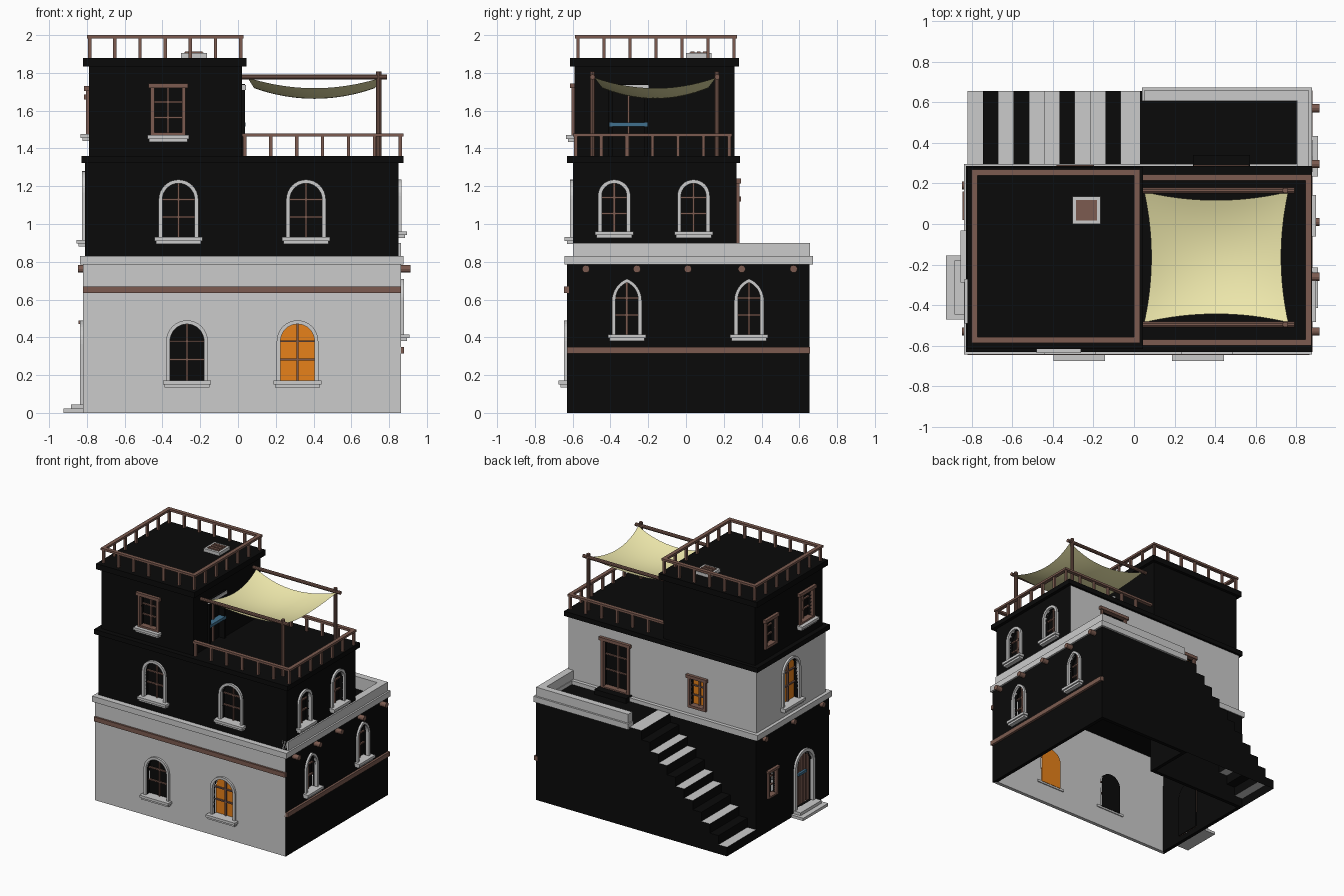
import bpy, bmesh
from math import sin, cos, pi, sqrt, atan2
from mathutils import Matrix, Vector

if "Cube" in bpy.data.objects:
    bpy.data.objects.remove(bpy.data.objects["Cube"])


def material(name, rgb):
    m = bpy.data.materials.new(name)
    m.diffuse_color = (*rgb, 1)
    m.use_nodes = True
    m.node_tree.nodes["Principled BSDF"].inputs["Base Color"].default_value = m.diffuse_color
    return m


BLACK = material("dark_plaster", (0.003, 0.003, 0.003))
WOOD = material("wood", (0.2, 0.105, 0.08))
GLOW = material("lit_glass", (0.8, 0.22, 0.01))
BLUE = material("blue_paint", (0.05, 0.16, 0.27))
CLOTH = material("cloth", (0.87, 0.82, 0.42))
GREY = material("grey_plaster", (0.8, 0.8, 0.8))


def frame(side, wall=0.0, c=0.0, z=0.0):
    """Wall axes: local x along the wall, y up, z outward."""
    u, d = {"front": ((1, 0), (0, -1)), "right": ((0, 1), (1, 0)),
            "back": ((-1, 0), (0, 1)), "left": ((0, -1), (-1, 0))}[side]
    o = (c, wall) if side in ("front", "back") else (wall, c)
    return Matrix(((u[0], 0, d[0], o[0]), (u[1], 0, d[1], o[1]), (0, 1, 0, z), (0, 0, 0, 1)))


def prism(name, pts, a, b, mat=None, M=Matrix(), open_bottom=False):
    n = len(pts)
    vs = [M @ Vector((x, y, h)) for h in (a, b) for x, y in pts]
    fs = [list(range(n)), list(range(n, 2 * n))]
    fs += [[i, (i + 1) % n, n + (i + 1) % n, n + i] for i in range(n)]
    me = bpy.data.meshes.new(name)
    me.from_pydata(vs, [], fs)
    bm = bmesh.new()
    bm.from_mesh(me)
    bmesh.ops.recalc_face_normals(bm, faces=bm.faces)
    if open_bottom:
        low = [f for f in bm.faces if all(abs(v.co.z) < 1e-5 for v in f.verts)]
        bmesh.ops.delete(bm, geom=low, context='FACES')
    bm.to_mesh(me)
    bm.free()
    if mat:
        me.materials.append(mat)
    ob = bpy.data.objects.new(name, me)
    bpy.context.collection.objects.link(ob)
    return ob


def rect(x0, x1, y0, y1):
    return [(x0, y0), (x1, y0), (x1, y1), (x0, y1)]


def box(name, x0, x1, y0, y1, z0, z1, mat=None, M=Matrix()):
    return prism(name, rect(x0, x1, y0, y1), z0, z1, mat, M)


def apply(ob, kind, **kw):
    m = ob.modifiers.new(kind.lower(), kind)
    for k, v in kw.items():
        setattr(m, k, v)
    bpy.context.view_layer.objects.active = ob
    bpy.ops.object.modifier_apply(modifier=m.name)


def two_tone(ob, grey_dirs):
    """Dark plaster, with the faces looking along grey_dirs left grey."""
    ob.data.materials.append(BLACK)
    ob.data.materials.append(GREY)
    for f in ob.data.polygons:
        f.material_index = int(any(f.normal.dot(Vector(d)) > 0.9 for d in grey_dirs))


def outline(hw, h, style):
    if style == "rect":
        return [(hw, 0), (hw, h), (-hw, h), (-hw, 0)]
    k = 0.0 if style == "round" else 0.6
    R = hw * (1 + k)
    rise = sqrt(R * R - (k * hw) ** 2)
    end = atan2(rise, k * hw)
    half = [(-k * hw + R * cos(end * i / 8), h - rise + R * sin(end * i / 8)) for i in range(9)]
    half = [(hw, 0)] + half
    return half + [(-x, y) for x, y in half[-2::-1]]


def opening(name, body, side, wall, c, z0, z1, hw, style="round", pane=BLACK,
            trim=None, t=0.02, sill=0.0, bars=(0.36, 0.66), door=False):
    M = frame(side, wall, c, z0)
    h = z1 - z0
    outer, inner = outline(hw, h, style), outline(hw - t, h - t, style)
    # recess in the wall
    cut = prism(name + "_cutter", inner, -0.05, 0.02, None, M)
    cut.hide_render = True
    apply(body, 'BOOLEAN', operation='DIFFERENCE', object=cut, solver='EXACT')
    bpy.data.objects.remove(cut)
    # surround, leaf and glazing bars
    prism(name + "_surround", outer + inner[::-1], -0.01, 0.016, trim, M)
    prism(name + "_pane", inner, -0.038, -0.032, pane, M)
    w = hw - t
    if door:
        for i in range(5):
            x = w * (i - 2) * 0.42
            top = (h - t) * (0.97 if style == "rect" else 0.97 - 0.035 * abs(i - 2) ** 1.5)
            box(f"{name}_plank_{i}", x - w * .15, x + w * .15, 0, top, -0.033, -0.022, WOOD, M)
    else:
        box(name + "_mullion", -0.006, 0.006, 0, h - t, -0.033, -0.02, WOOD, M)
        for i, f in enumerate(bars):
            box(f"{name}_bar_{i}", -w, w, h * f - 0.005, h * f + 0.005, -0.033, -0.02, WOOD, M)
    if trim is WOOD:
        box(name + "_lintel", -hw - .012, hw + .012, h - t, h + .005, -0.01, 0.024, WOOD, M)
        if not door:
            box(name + "_bottom_rail", -hw, hw, 0, t, -0.034, 0.016, WOOD, M)
    if sill:
        box(name + "_sill", -sill, sill, -0.014, 0.006, -0.035, 0.045, None, M)
        box(name + "_sill_base", -sill + .008, sill - .008, -0.03, -0.014, -0.01, 0.034, None, M)


# main volumes
ground = prism("ground_floor", [(-.82, -.63), (.862, -.63), (.862, .655), (.03, .655), (.03, .29), (-.82, .29)],
               0, .80, open_bottom=True)
two_tone(ground, [(0, -1, 0)])
apply(ground, 'SOLIDIFY', thickness=0.04, offset=-1)
middle = box("middle_floor", -.81, .85, -.597, .267, .80, 1.34)
two_tone(middle, [(0, 1, 0), (-1, 0, 0)])
upper = box("upper_floor", -.79, .02, -.59, .257, 1.34, 1.86)
two_tone(upper, [])

# cornices
box("ground_cornice", -.837, .876, -.642, .295, .785, .83)
box("middle_cornice", -.828, .876, -.63, .285, 1.322, 1.36, BLACK)
box("roof_cornice", -.82, .045, -.615, .28, 1.835, 1.88, BLACK)

# back terrace parapet and its cornice
prism("terrace_parapet", [(.805, -.597), (.862, -.597), (.862, .657), (.05, .657), (.05, .605), (.805, .605)], .79, .90)
prism("terrace_cornice", [(.80, .27), (.876, .27), (.876, .672), (.04, .672), (.04, .605), (.80, .605)], .785, .83)

# outside stairs
N, run, rise = 11, .83 / 11, .80 / 11
steps = [(.04, 0), (-.82, 0)]
for i in range(N):
    steps += [(-.82 + i * run, (i + 1) * rise), (-.82 + (i + 1) * run, (i + 1) * rise)]
steps.append((.04, .80))
stairs = prism("stairs", steps, -.655, -.285, None, frame("front"), open_bottom=True)
two_tone(stairs, [(0, 0, 1)])
for f in stairs.data.polygons:
    if f.normal.z > .9 and int((f.center.x + .82) / run) in (1, 3, 6, 9):
        f.material_index = 0

# wooden wall bands
box("front_band", -.82, .864, -.645, -.62, .635, .67, WOOD)
box("right_band", .85, .88, -.63, .657, .315, .35, WOOD)

# beam ends
for side, wall, spots in (("right", .862, (-.53, -.26, .01, .295, .57)), ("left", -.82, (-.53, -.17, .19))):
    for i, y in enumerate(spots):
        circle = [(.02 * cos(pi * k / 6), .02 * sin(pi * k / 6)) for k in range(12)]
        prism(f"{side}_beam_{i}", circle, -.02, .052 if side == "right" else .028, WOOD, frame(side, wall, y, .762))

# front windows
opening("front_low_window_a", ground, "front", -.63, -.27, .165, .49, .11, sill=.127)
opening("front_low_window_b", ground, "front", -.63, .315, .165, .49, .11, pane=GLOW, sill=.127)
for n, x in (("a", -.315), ("b", .36)):
    opening("front_mid_window_" + n, middle, "front", -.597, x, .925, 1.235, .105, sill=.127)
opening("front_top_window", upper, "front", -.59, -.37, 1.465, 1.74, .093, "rect", trim=WOOD, sill=.11)

# right windows
for n, y in (("a", -.313), ("b", .334)):
    opening("right_low_window_" + n, ground, "right", .862, y, .41, .71, .079, "pointed", sill=.1)
for n, y in (("a", -.38), ("b", .04)):
    opening("right_mid_window_" + n, middle, "right", .85, y, .955, 1.235, .086, sill=.102)

# left door with steps, and left windows
opening("left_door", ground, "left", -.82, -.31, .045, .49, .125, t=.025, door=True)
box("left_door_handle", -.05, .05, .24, .26, -.03, -.005, BLUE, frame("left", -.82, -.31, .045))
box("left_step_low", -.925, -.81, -.47, -.155, 0, .022)
box("left_step_high", -.885, -.81, -.445, -.18, .022, .045)
opening("left_low_window", ground, "left", -.82, .09, .265, .485, .058, "rect", trim=WOOD, t=.014)
opening("left_mid_window", middle, "left", -.81, -.16, .91, 1.28, .112, pane=GLOW, sill=.128)
opening("left_top_window_a", upper, "left", -.79, .07, 1.445, 1.68, .075, "rect", trim=WOOD)
opening("left_top_window_b", upper, "left", -.79, -.38, 1.47, 1.725, .093, "rect", trim=WOOD, sill=.11)

# back door and window
opening("back_door", middle, "back", .267, .43, .83, 1.235, .125, "rect", trim=WOOD)
box("back_door_step", .29, .57, .26, .34, .80, .84, BLACK)
opening("back_window", middle, "back", .267, -.29, .885, 1.14, .08, "rect", pane=GLOW, trim=WOOD)

# roof terrace door
opening("terrace_door", upper, "right", .02, -.305, 1.36, 1.74, .105, "rect", trim=BLACK, bars=())
box("terrace_door_rail", -.1, .1, 0, .022, -.03, .02, BLUE, frame("right", .02, -.305, 1.515))
box("terrace_door_head", -.11, .11, 0, .025, -.01, .022, None, frame("right", .02, -.305, 1.71))


def railing(name, path, z, n=6):
    for s, ((x0, y0), (x1, y1)) in enumerate(zip(path, path[1:])):
        ax, bx, ay, by = min(x0, x1), max(x0, x1), min(y0, y1), max(y0, y1)
        box(f"{name}_rail_{s}", ax - .015, bx + .015, ay - .015, by + .015, z + .103, z + .12, WOOD)
        for i in range(n):
            x, y = x0 + (x1 - x0) * i / n, y0 + (y1 - y0) * i / n
            box(f"{name}_post_{s}_{i}", x - .009, x + .009, y - .009, y + .009, z - .005, z + .105, WOOD)


railing("roof", [(-.785, -.572), (.014, -.572), (.014, .254), (-.785, .254), (-.785, -.572)], 1.88)
railing("terrace", [(.035, -.583), (.86, -.583), (.86, .228), (.035, .228)], 1.36)

# roof vent
prism("vent_frame", rect(-.303, -.165, 0, .135), 1.875, 1.905)
box("vent_cover", -.285, -.183, .018, .117, 1.90, 1.908, WOOD)
for i in range(3):
    y = .034 + i * .033
    box(f"vent_slat_{i}", -.28, -.188, y - .01, y + .01, 1.905, 1.913, WOOD)

# sail poles and beams
ring = [(.014 * cos(pi * k / 5), .014 * sin(pi * k / 5)) for k in range(10)]
for n, y in (("front", -.495), ("back", .165)):
    prism(n + "_sail_pole", ring, 1.355, 1.808, WOOD, Matrix.Translation((.745, y, 0)))
    prism(n + "_sail_beam", ring, .0, .79, WOOD, frame("right", 0, y, 1.778))

# sagging shade sail
G = 20
verts, faces = [], []
for j in range(G + 1):
    for i in range(G + 1):
        u, v = 2 * i / G - 1, 2 * j / G - 1
        x = .405 + .355 * u * (1 - .1 * (1 - v * v))
        y = -.163 + .322 * v * (1 - .13 * (1 - u * u))
        verts.append((x, y, 1.775 - .112 * (1 - (u * u + v * v) / 2)))
for j in range(G):
    for i in range(G):
        a = j * (G + 1) + i
        faces.append((a, a + 1, a + G + 2, a + G + 1))
me = bpy.data.meshes.new("shade_sail")
me.from_pydata(verts, [], faces)
me.materials.append(CLOTH)
me.shade_smooth()
bpy.context.collection.objects.link(bpy.data.objects.new("shade_sail", me))
